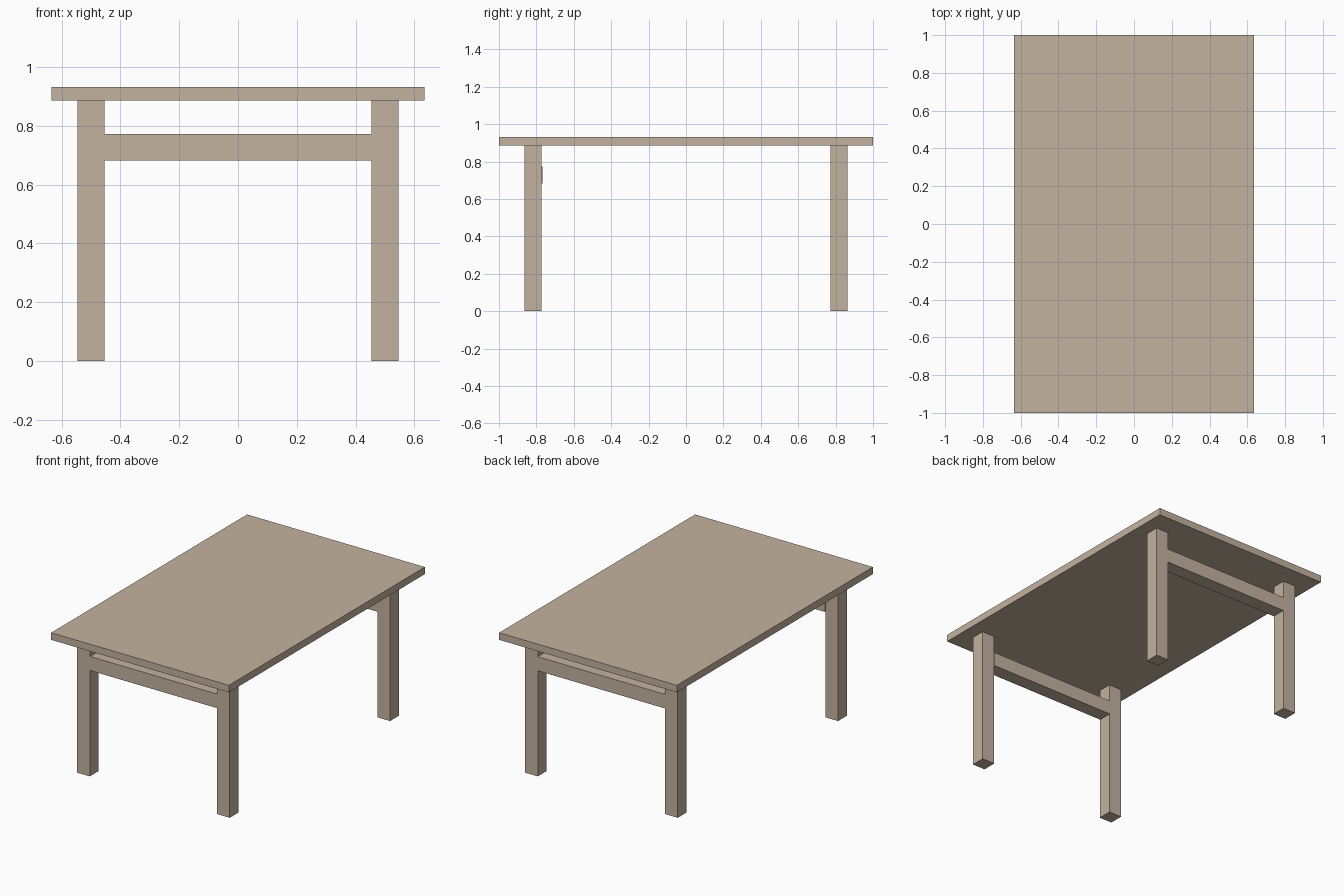
import bpy

if "Cube" in bpy.data.objects:
    bpy.data.objects.remove(bpy.data.objects["Cube"])

# Muted brown wood
wood = bpy.data.materials.new("wood")
wood.diffuse_color = (0.55, 0.45, 0.35, 1)
wood.use_nodes = True
wood.node_tree.nodes["Principled BSDF"].inputs["Base Color"].default_value = wood.diffuse_color

def box(name, x, y, z):
    """Axis-aligned box from (min, max) ranges."""
    bpy.ops.mesh.primitive_cube_add(size=1, location=[(a + b) / 2 for a, b in (x, y, z)])
    ob = bpy.context.object
    ob.name = name
    ob.scale = [b - a for a, b in (x, y, z)]
    bpy.ops.object.transform_apply(location=False, rotation=False, scale=True)
    ob.data.materials.append(wood)
    return ob

LEG_X, LEG_Y, HALF = 0.50, 0.818, 0.0455   # leg centres and half thickness
TOP_Z = 0.886                              # underside of the table top

# Table top
box("table_top", (-0.635, 0.635), (-1, 1), (TOP_Z, 0.932))

for end, sy in (("front", -1), ("back", 1)):
    y = sy * LEG_Y
    # Square legs
    for side, sx in (("left", -1), ("right", 1)):
        x = sx * LEG_X
        box(f"{end}_{side}_leg", (x - HALF, x + HALF), (y - HALF, y + HALF), (0, TOP_Z))
    # Cross rail between the legs; the front one sits a hair further inward
    shift = 0.004 if sy < 0 else 0
    box(f"{end}_rail", (-LEG_X + HALF, LEG_X - HALF),
        (y - HALF + shift, y + HALF + shift), (0.682, 0.773))
